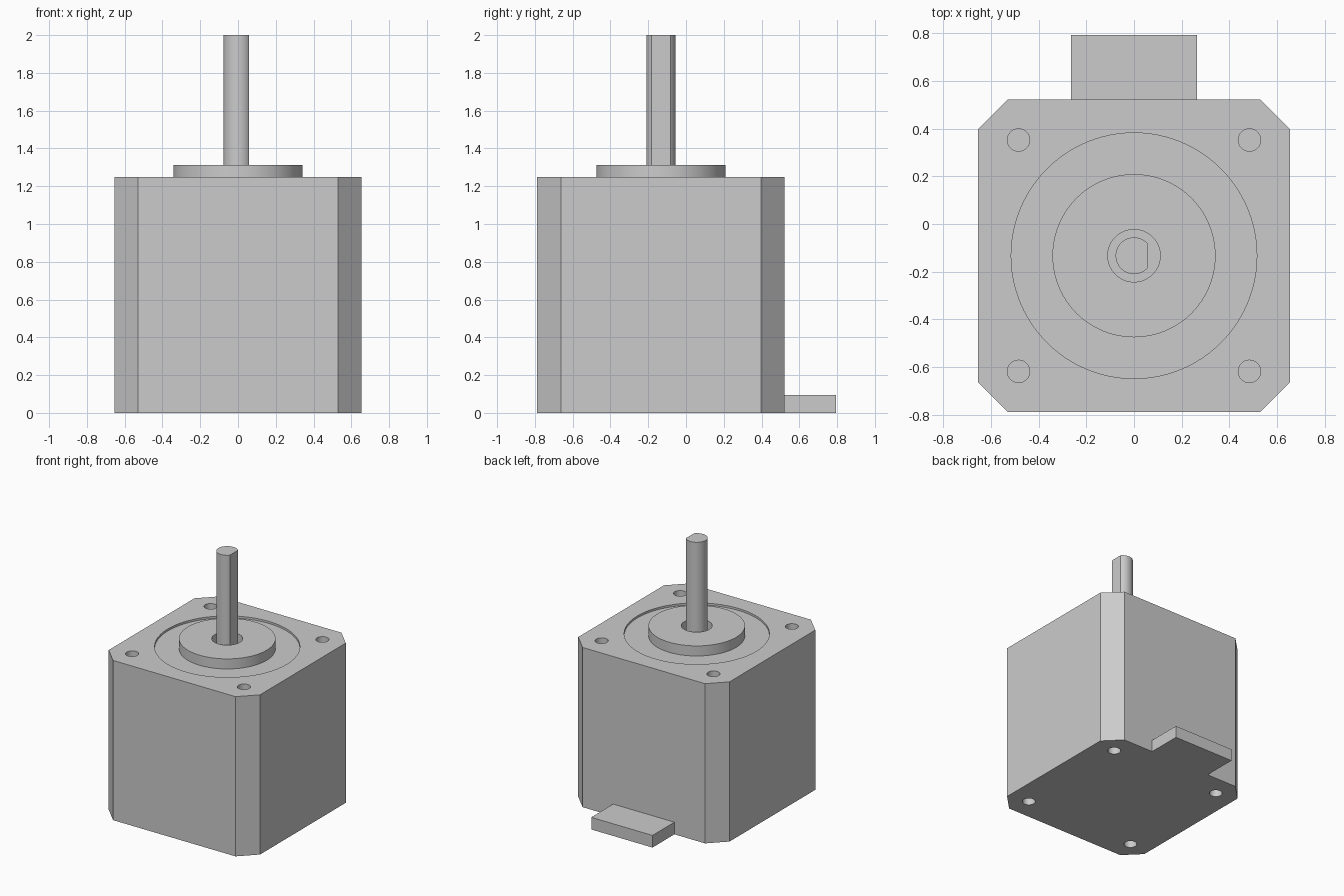
import bpy, bmesh, math

if "Cube" in bpy.data.objects:
    bpy.data.objects.remove(bpy.data.objects["Cube"])

CY = -0.133          # y of the motor axis
HALF = 0.655         # half width of the housing
CH = 0.125           # corner chamfer
TOP = 1.25           # housing height
FLOOR = 1.234        # floor of the shallow round recess

grey = bpy.data.materials.new("metal grey")
grey.diffuse_color = (0.6, 0.6, 0.6, 1)
grey.use_nodes = True
grey.node_tree.nodes["Principled BSDF"].inputs["Base Color"].default_value = grey.diffuse_color


def circle(r, n=96):
    return [(r * math.cos(2 * math.pi * i / n), r * math.sin(2 * math.pi * i / n)) for i in range(n)]


def prism(bm, profile, z0, z1, cx=0.0, cy=CY):
    """Extrude a closed counter-clockwise profile from z0 to z1."""
    low = [bm.verts.new((x + cx, y + cy, z0)) for x, y in profile]
    high = [bm.verts.new((x + cx, y + cy, z1)) for x, y in profile]
    bm.faces.new(low[::-1])
    bm.faces.new(high)
    n = len(profile)
    for i in range(n):
        j = (i + 1) % n
        bm.faces.new((low[i], low[j], high[j], high[i]))


def make(name, bm):
    me = bpy.data.meshes.new(name)
    bm.to_mesh(me)
    bm.free()
    me.materials.append(grey)
    ob = bpy.data.objects.new(name, me)
    bpy.context.collection.objects.link(ob)
    return ob


def select(ob):
    bpy.ops.object.select_all(action='DESELECT')
    ob.select_set(True)
    bpy.context.view_layer.objects.active = ob


def boolean(ob, tool, operation):
    mod = ob.modifiers.new(operation.lower(), 'BOOLEAN')
    mod.object, mod.operation, mod.solver = tool, operation, 'EXACT'
    select(ob)
    bpy.ops.object.modifier_apply(modifier=mod.name)
    bpy.data.objects.remove(tool)


def smooth(ob):
    select(ob)
    bpy.ops.object.shade_smooth_by_angle(angle=math.radians(30))


# Housing: square with chamfered corners
a, b = HALF, HALF - CH
bm = bmesh.new()
prism(bm, [(a, -b), (a, b), (b, a), (-b, a), (-a, b), (-a, -b), (-b, -a), (b, -a)], 0, TOP)
housing = make("housing", bm)

# Connector block, flush with the underside at the back
bm = bmesh.new()
prism(bm, [(-0.265, 0.45), (0.265, 0.45), (0.265, 0.793), (-0.265, 0.793)], 0, 0.095, cy=0)
boolean(housing, make("connector", bm), 'UNION')

# Round recess, and blind screw holes in the top and underside
bm = bmesh.new()
prism(bm, circle(0.515), FLOOR, TOP + 0.1)
for sx in (-1, 1):
    for sy in (-1, 1):
        for z0, z1 in ((TOP - 0.14, TOP + 0.1), (-0.1, 0.14)):
            prism(bm, circle(0.047, 32), z0, z1, sx * 0.484, CY + sy * 0.485)
boolean(housing, make("housing_cutter", bm), 'DIFFERENCE')
smooth(housing)

# Pilot boss with a clearance hole around the shaft
bm = bmesh.new()
prism(bm, circle(0.342), FLOOR, 1.313)
boss = make("pilot_boss", bm)
bm = bmesh.new()
prism(bm, circle(0.11, 64), FLOOR - 0.1, 1.4)
boolean(boss, make("boss_cutter", bm), 'DIFFERENCE')
smooth(boss)

# Shaft with a flat on its right side
R, FLAT = 0.077, 0.058
t = math.acos(FLAT / R)
N = 48
arc = [t + (2 * math.pi - 2 * t) * i / N for i in range(N + 1)]
bm = bmesh.new()
prism(bm, [(R * math.cos(v), R * math.sin(v)) for v in arc], FLOOR, 2.0)
smooth(make("shaft", bm))
